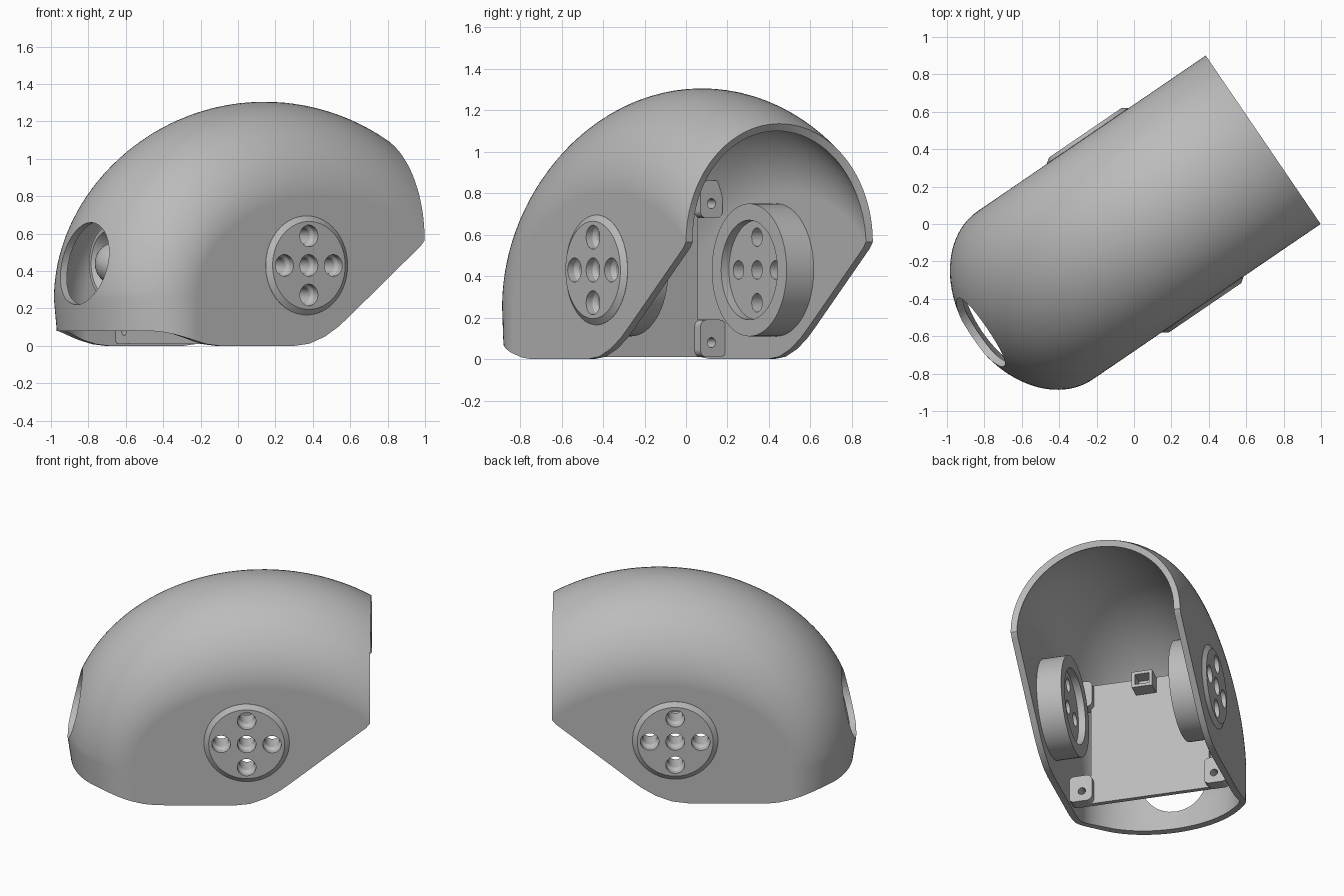
import bpy, bmesh
from math import sin, cos, acos, pi, radians
from mathutils import Matrix, Vector

if "Cube" in bpy.data.objects:
    bpy.data.objects.remove(bpy.data.objects["Cube"])

grey = bpy.data.materials.new("plain grey")
grey.use_nodes = True
grey.diffuse_color = (0.5, 0.5, 0.5, 1)
grey.node_tree.nodes["Principled BSDF"].inputs["Base Color"].default_value = (0.5, 0.5, 0.5, 1)

# Local frame: x runs from nose to opening, y across the shell
FRAME = Matrix.Translation((0.01, -0.014, 0)) @ Matrix.Rotation(radians(34.3), 4, 'Z')
HALF = 0.545


def make(name, bm, local=Matrix()):
    me = bpy.data.meshes.new(name)
    bm.to_mesh(me)
    bm.free()
    ob = bpy.data.objects.new(name, me)
    bpy.context.collection.objects.link(ob)
    me.materials.append(grey)
    ob.matrix_world = FRAME @ local
    return ob


def activate(ob):
    bpy.ops.object.select_all(action='DESELECT')
    ob.select_set(True)
    bpy.context.view_layer.objects.active = ob


def finish(ob, cutters=()):
    """Apply modifiers and cuts, then smooth while keeping sharp edges."""
    for c in cutters:
        mod = ob.modifiers.new("cut", 'BOOLEAN')
        mod.operation, mod.solver, mod.object = 'DIFFERENCE', 'EXACT', c
    activate(ob)
    bpy.context.view_layer.update()
    for mod in list(ob.modifiers):
        bpy.ops.object.modifier_apply(modifier=mod.name)
    for c in cutters:
        bpy.data.objects.remove(c)
    activate(ob)
    bpy.ops.object.shade_smooth_by_angle(angle=radians(30))
    ob.modifiers.new("normals", 'WEIGHTED_NORMAL').keep_sharp = True


def lathe(name, profile, local, steps=64):
    bm = bmesh.new()
    verts = [bm.verts.new((r, 0, h)) for r, h in profile]
    edges = [bm.edges.new(p) for p in zip(verts, verts[1:])]
    bmesh.ops.spin(bm, geom=verts + edges, cent=(0, 0, 0), axis=(0, 0, 1),
                   angle=2 * pi, steps=steps, use_merge=True)
    bmesh.ops.remove_doubles(bm, verts=bm.verts, dist=1e-5)
    bmesh.ops.recalc_face_normals(bm, faces=bm.faces)
    return make(name, bm, local)


def rod(name, r, h0, h1, local):
    return lathe(name, [(0, h0), (r, h0), (r, h1), (0, h1)], local, 32)


def box(name, lo, hi, bevel=0):
    lo, hi = Vector(lo), Vector(hi)
    bm = bmesh.new()
    bmesh.ops.create_cube(bm, size=1, matrix=Matrix.Translation((lo + hi) / 2) @
                          Matrix.Diagonal((hi - lo).to_4d()))
    if bevel:  # round the corners that run along x
        edges = [e for e in bm.edges
                 if abs(e.verts[0].co.x - e.verts[1].co.x) > 1e-4]
        bmesh.ops.bevel(bm, geom=edges, offset=bevel, segments=5, affect='EDGES', profile=0.5)
    return make(name, bm)


# Shell: elliptical outer profile joined to an inner spine by rounded arcs
def rim_height(u):
    x = min(max((-0.5 - u) / 0.4, 0), 1)
    return 0.08 * x * x * (3 - 2 * x)


def shell_mesh(rows=44, cols=48):
    bm = bmesh.new()

    def ellipse(a, b, t):
        end = acos(0.664 / a)
        th = pi + (end - pi) * t
        return Vector((0.16 + a * cos(th), 0, 0.25 + b * sin(th)))

    grid = []
    for i in range(-1, rows + 1):
        t = max(i, 0) / rows
        outer, spine = ellipse(1.22, 1.055, t), ellipse(0.81, 0.55, t)
        if i < 0:
            outer.x += 0.025
        row = []
        for j in range(cols + 1):
            phi = pi * j / cols
            p = spine.lerp(outer, sin(phi))
            p.y = HALF * cos(phi)
            if i < 0:
                p.z = rim_height(p.x)
            row.append(bm.verts.new(p))
        grid.append(row)
    for a, b in zip(grid, grid[1:]):
        for j in range(cols):
            bm.faces.new((a[j], a[j + 1], b[j + 1], b[j]))
    # Flat sides down to the floor, with the sloping cut at the back
    lower = [(-0.58, rim_height(-0.58)), (-0.5, 0), (-0.02, 0), (0.08, 0.012),
             (0.18, 0.05), (0.27, 0.105), (0.34, 0.16), (0.8, 0.535)]
    for j, s in ((0, 1), (cols, -1)):
        base = [bm.verts.new((u, s * HALF, z)) for u, z in lower]
        bm.faces.new([r[j] for r in reversed(grid)] + base)
    bmesh.ops.recalc_face_normals(bm, faces=bm.faces)
    if max(bm.faces, key=lambda f: f.calc_center_median().z).normal.z < 0:
        bmesh.ops.reverse_faces(bm, faces=bm.faces)
    return bm


NOSE = Matrix.Translation((0, 0, 0.44)) @ Matrix.Rotation(-pi / 2, 4, 'Y')
SIDES = [(s, name, Matrix.Translation((0.06, 0, 0.43)) @ Matrix.Rotation(-s * pi / 2, 4, 'X'))
         for s, name in ((1, "left"), (-1, "right"))]

shell = make("shell", shell_mesh())
solid = shell.modifiers.new("wall", 'SOLIDIFY')
solid.thickness, solid.offset = 0.04, -1
finish(shell, [rod("nose_cutter", 0.22, 0.85, 1.3, NOSE)] +
       [rod("side_cutter", 0.25, 0.4, 0.7, m) for _, _, m in SIDES])

# Pivot hubs: outer disc, inner ring and five stepped holes
for s, side, m in SIDES:
    hub = lathe(side + "_pivot_hub",
                [(0, 0.567), (0.235, 0.567), (0.265, 0.546), (0.265, 0.503), (0.32, 0.503),
                 (0.32, 0.345), (0.24, 0.345), (0.24, 0.39), (0, 0.39)], m)
    cutters = []
    for x, y in ((0, 0), (1, 0), (-1, 0), (0, 1), (0, -1)):
        spot = m @ Matrix.Translation((0.158 * x, 0.158 * y, 0))
        cutters.append(lathe("hole_cutter", [(0, 0.3), (0.045, 0.3), (0.045, 0.51),
                                             (0.058, 0.53), (0.058, 0.7), (0, 0.7)], spot, 32))
    finish(hub, cutters)

    # Screw tabs joining the inner panel to the side wall
    for level, z0, z1 in (("lower", 0.01, 0.19), ("upper", 0.68, 0.86)):
        v0, v1 = sorted((s * 0.36, s * (0.51 if level == "lower" else 0.49)))
        tab = box(f"{side}_{level}_tab", (-0.46, v0, z0), (-0.38, v1, z1), 0.035)
        spot = Matrix.Translation((0, s * 0.425, (z0 + z1) / 2 - 0.02)) @ NOSE.to_3x3().to_4x4()
        finish(tab, [rod("screw_cutter", 0.024, 0.3, 0.6, spot)])

# Upright inner panel with a small socket
finish(box("inner_panel", (-0.46, -0.38, 0.01), (-0.43, 0.38, 0.85)))
finish(box("socket", (-0.44, -0.09, 0.74), (-0.33, 0.04, 0.85)),
       [box("socket_cutter", (-0.42, -0.07, 0.76), (-0.3, 0.02, 0.83))])

# Lens behind the nose hole
finish(lathe("lens_barrel", [(0, 0.45), (0.2, 0.45), (0.2, 0.84), (0.18, 0.84),
                             (0.12, 0.74), (0, 0.74)], NOSE))
arc = [(0.115 * sin(pi * k / 16), 0.8 - 0.115 * cos(pi * k / 16)) for k in range(17)]
finish(lathe("lens", arc, NOSE, 32))
